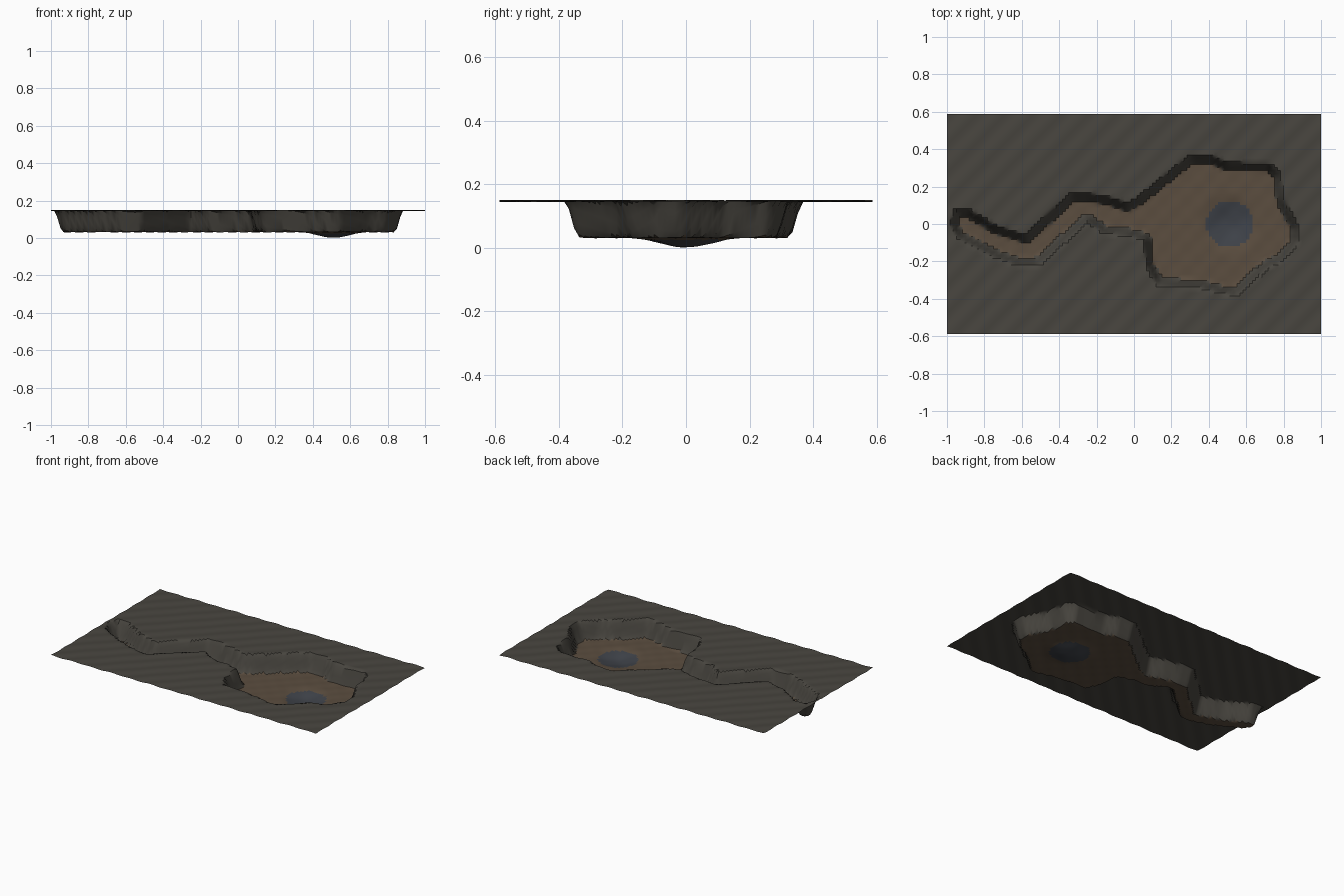
import bpy, bmesh, math
from mathutils import Vector
from mathutils.geometry import intersect_point_line

if "Cube" in bpy.data.objects:
    bpy.data.objects.remove(bpy.data.objects["Cube"])

NX, NY = 120, 70
LX, LY = 2.0, 1.175
TOP, FLOOR = 0.147, 0.031
POOL = Vector((0.51, 0.0))

# Rim outline of the winding passage and the chamber
RIM = [Vector(p) for p in [
    (-0.985, 0.0), (-0.96, 0.08), (-0.88, 0.08), (-0.73, -0.01), (-0.58, -0.055),
    (-0.34, 0.165), (-0.25, 0.165), (-0.13, 0.145), (-0.04, 0.115), (0.02, 0.145),
    (0.13, 0.235), (0.30, 0.37), (0.42, 0.365), (0.50, 0.33), (0.73, 0.325),
    (0.785, 0.27), (0.805, 0.13), (0.885, -0.02), (0.88, -0.10), (0.80, -0.20),
    (0.72, -0.235), (0.55, -0.385), (0.47, -0.375), (0.36, -0.345), (0.12, -0.33),
    (0.065, -0.23), (0.05, -0.09), (-0.04, -0.065), (-0.16, -0.055), (-0.25, 0.005),
    (-0.51, -0.225), (-0.62, -0.225), (-0.75, -0.18), (-0.95, -0.075)]]
EDGES = list(zip(RIM, RIM[1:] + RIM[:1]))


def depth_inside(p):
    """Distance from the rim, positive inside the hollow."""
    best, inside = 9.0, False
    for a, b in EDGES:
        q, t = intersect_point_line(p, a, b)
        t = min(1, max(0, t))
        best = min(best, (p - a.lerp(b, t)).length)
        if (a.y > p.y) != (b.y > p.y):
            if p.x < a.x + (p.y - a.y) * (b.x - a.x) / (b.y - a.y):
                inside = not inside
    return best if inside else -best


def height(p):
    ripple = 0.002 * math.sin(42 * (p.x - p.y)) + 0.001 * math.sin(23 * p.x + 9 * p.y)
    t = min(1, max(0, depth_inside(p) / 0.045))
    wall = 1 - t * t * (3 - 2 * t)
    bumps = 0.0015 * math.sin(50 * p.x) * math.sin(50 * p.y)
    bowl = max(0, 1 - (p - POOL).length / 0.18)
    floor = FLOOR + bumps - 0.03 * bowl * bowl * (3 - 2 * bowl)
    return floor + (TOP + ripple - floor) * wall


def material(name, rgb):
    m = bpy.data.materials.new(name)
    m.diffuse_color = (*rgb, 1)
    m.use_nodes = True
    m.node_tree.nodes["Principled BSDF"].inputs["Base Color"].default_value = m.diffuse_color
    return m


# Terrain sheet with the hollow pressed into it
bm = bmesh.new()
grid = []
for j in range(NY + 1):
    row = []
    for i in range(NX + 1):
        p = Vector((LX * (i / NX - 0.5), LY * (j / NY - 0.5)))
        row.append(bm.verts.new((p.x, p.y, max(0.001, height(p)))))
    grid.append(row)
for j in range(NY):
    for i in range(NX):
        f = bm.faces.new((grid[j][i], grid[j][i + 1], grid[j + 1][i + 1], grid[j + 1][i]))
        c = f.calc_center_median()
        # Rock, earth floor or pool
        if (c.xy - POOL).length < 0.125:
            f.material_index = 2
        elif max(v.co.z for v in f.verts) < 0.045:
            f.material_index = 1
mesh = bpy.data.meshes.new("cave_terrain")
bm.to_mesh(mesh)
bm.free()
for name, rgb in (("rock", (0.065, 0.06, 0.05)), ("earth", (0.105, 0.075, 0.05)),
                  ("pool", (0.05, 0.056, 0.068))):
    mesh.materials.append(material(name, rgb))
terrain = bpy.data.objects.new("cave_terrain", mesh)
bpy.context.collection.objects.link(terrain)
bpy.context.view_layer.objects.active = terrain
terrain.select_set(True)
bpy.ops.object.shade_smooth_by_angle(angle=math.radians(35))
